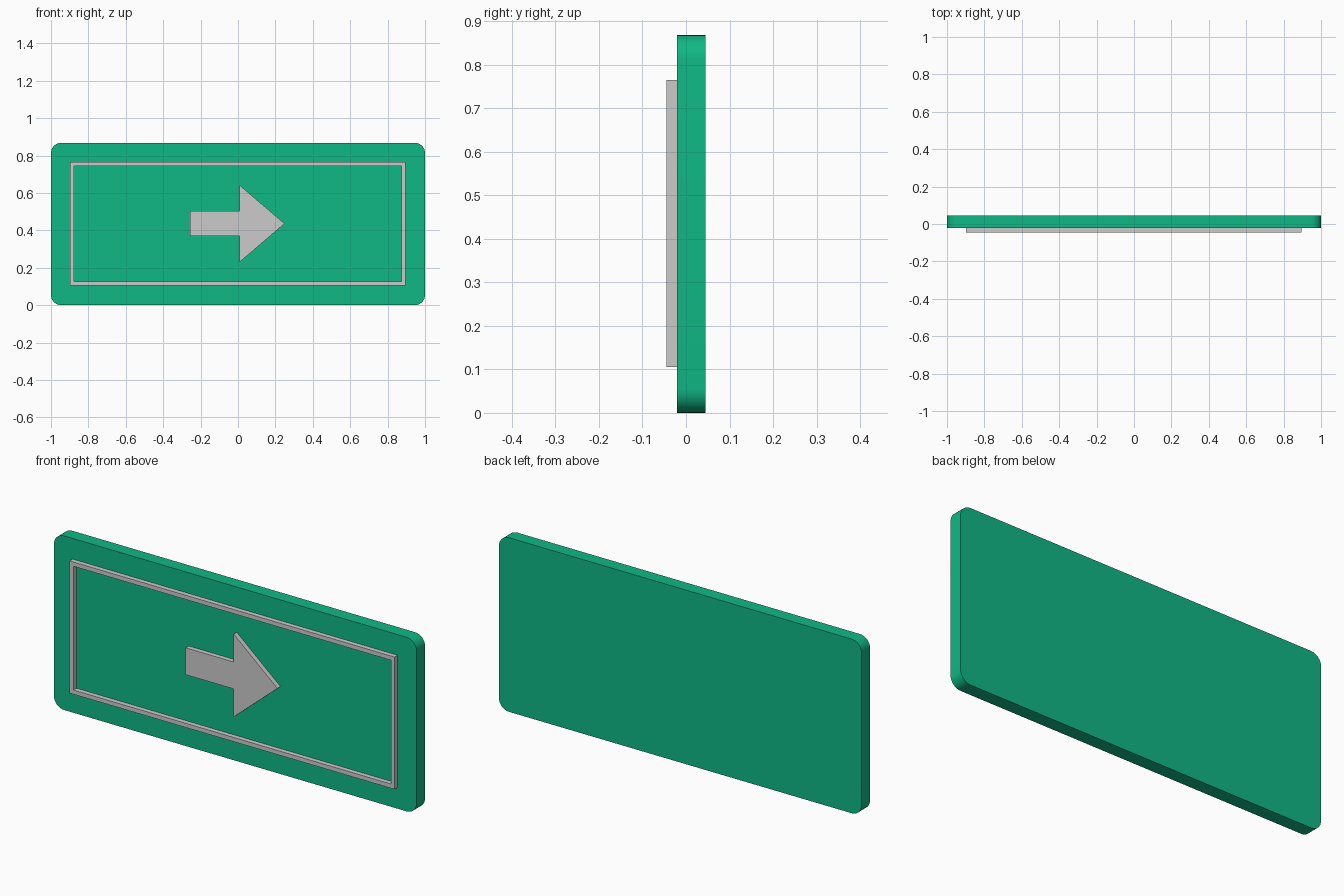
import bpy, bmesh
from math import sin, cos, pi

if "Cube" in bpy.data.objects:
    bpy.data.objects.remove(bpy.data.objects["Cube"])

BACK, FACE, FRONT = 0.045, -0.021, -0.045   # y levels: panel back, panel face, raised trim
H = 0.868                                   # panel height


def finish(name, bm, mat=None):
    bmesh.ops.recalc_face_normals(bm, faces=bm.faces)
    mesh = bpy.data.meshes.new(name)
    bm.to_mesh(mesh)
    bm.free()
    obj = bpy.data.objects.new(name, mesh)
    bpy.context.collection.objects.link(obj)
    if mat:
        mesh.materials.append(mat)
    return obj


def extrude_faces(bm, depth):
    ext = bmesh.ops.extrude_face_region(bm, geom=bm.faces[:])
    verts = [v for v in ext["geom"] if isinstance(v, bmesh.types.BMVert)]
    bmesh.ops.translate(bm, verts=verts, vec=(0, depth, 0))


def slab(name, outline, y0, y1, mat=None):
    bm = bmesh.new()
    bm.faces.new([bm.verts.new((x, y0, z)) for x, z in outline])
    extrude_faces(bm, y1 - y0)
    return finish(name, bm, mat)


def rounded_rect(x0, x1, z0, z1, r, seg=8):
    corners = [(x1 - r, z1 - r), (x0 + r, z1 - r), (x0 + r, z0 + r), (x1 - r, z0 + r)]
    return [(cx + r * cos(a), cz + r * sin(a))
            for q, (cx, cz) in enumerate(corners)
            for a in [(q + i / seg) * pi / 2 for i in range(seg + 1)]]


green = bpy.data.materials.new("sign_green")
green.diffuse_color = (0.005, 0.48, 0.23, 1)
green.use_nodes = True
green.node_tree.nodes["Principled BSDF"].inputs["Base Color"].default_value = green.diffuse_color

# Rounded sign panel
panel = slab("sign_panel", rounded_rect(-1, 1, 0, H, 0.055), FACE, BACK, green)
bpy.context.view_layer.objects.active = panel
panel.select_set(True)
bpy.ops.object.shade_smooth_by_angle()

# Raised rectangular border
bm = bmesh.new()
x0, x1, z0, z1, w = -0.897, 0.895, 0.106, 0.765, 0.021
loops = [[bm.verts.new((x, FRONT, z)) for x, z in
          [(x0 + d, z0 + d), (x1 - d, z0 + d), (x1 - d, z1 - d), (x0 + d, z1 - d)]]
         for d in (0, w)]
for i in range(4):
    j = (i + 1) % 4
    bm.faces.new((loops[0][i], loops[0][j], loops[1][j], loops[1][i]))
extrude_faces(bm, FACE - FRONT + 0.002)
finish("border_trim", bm)

# Raised arrow pointing right
arrow = [(-0.257, 0.369), (0.008, 0.369), (0.008, 0.230), (0.249, 0.436),
         (0.008, 0.642), (0.008, 0.503), (-0.257, 0.503)]
slab("arrow", arrow, FRONT, FACE + 0.002)
